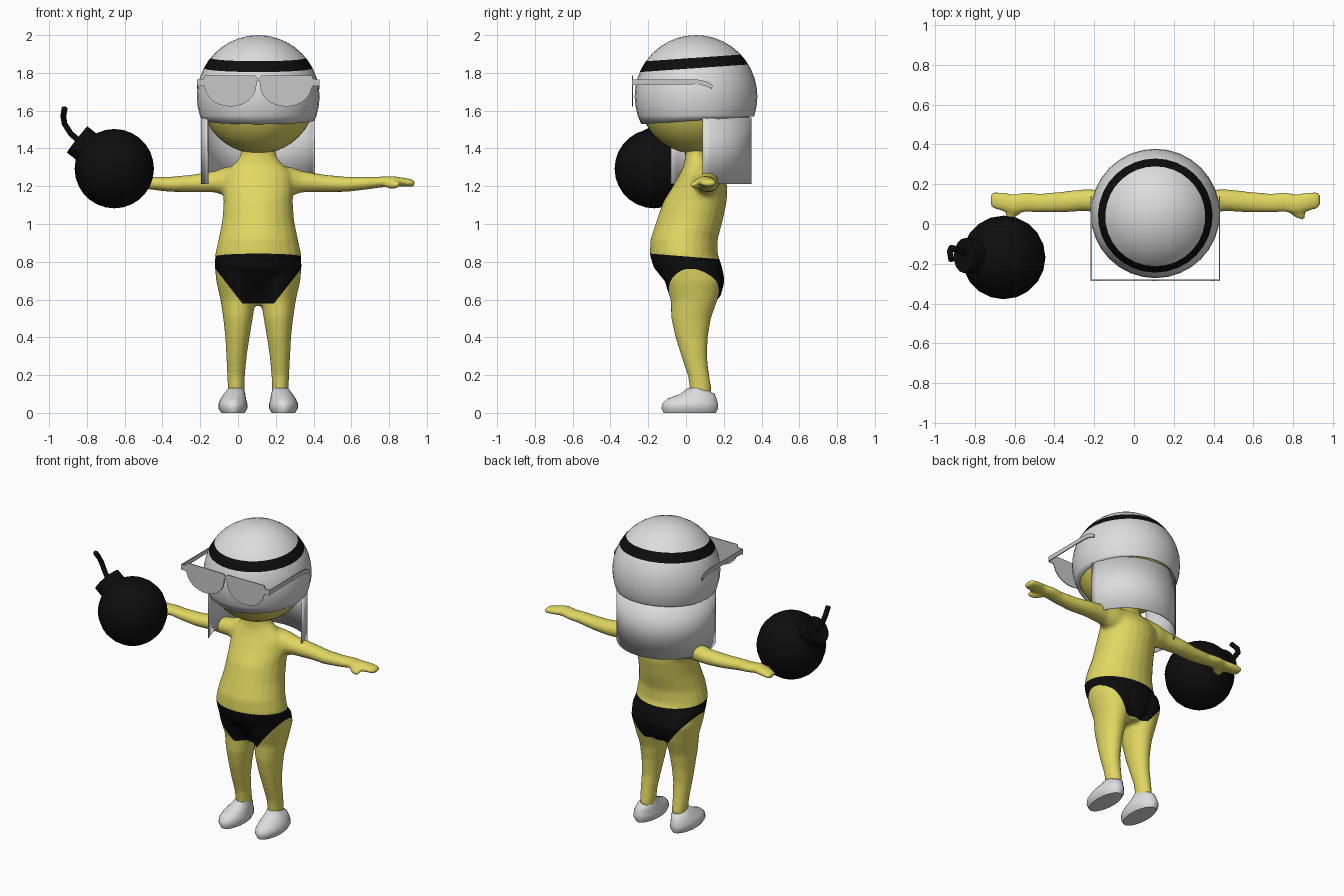
import bpy, bmesh, math
from mathutils import Vector, Matrix

if "Cube" in bpy.data.objects:
    bpy.data.objects.remove(bpy.data.objects["Cube"])

CX = 0.107                                  # the figure stands off-centre in x
HEAD = Vector((CX, 0.053, 1.675))


def material(name, rgb):
    m = bpy.data.materials.new(name)
    m.diffuse_color = (*rgb, 1)
    m.use_nodes = True
    m.node_tree.nodes["Principled BSDF"].inputs["Base Color"].default_value = m.diffuse_color
    return m


YELLOW = material("yellow skin", (0.75, 0.68, 0.12))
BLACK = material("black", (0.004, 0.004, 0.004))
WHITE = material("white", (0.72, 0.72, 0.72))
GREY = material("light grey", (0.57, 0.57, 0.57))


def finish(name, bm, *mats, angle=40):
    bmesh.ops.recalc_face_normals(bm, faces=bm.faces)
    me = bpy.data.meshes.new(name)
    bm.to_mesh(me)
    bm.free()
    ob = bpy.data.objects.new(name, me)
    bpy.context.collection.objects.link(ob)
    for m in mats:
        me.materials.append(m)
    activate(ob)
    bpy.ops.object.shade_smooth_by_angle(angle=math.radians(angle))
    return ob


def activate(ob):
    bpy.ops.object.select_all(action='DESELECT')
    ob.select_set(True)
    bpy.context.view_layer.objects.active = ob


def modify(ob, kind, **settings):
    mod = ob.modifiers.new(kind.title(), kind)
    for k, v in settings.items():
        setattr(mod, k, v)
    activate(ob)
    bpy.ops.object.modifier_apply(modifier=mod.name)


def loft(bm, rings, axis='Z', flip=1, n=24):
    """Elliptical rings (position, centre a, centre b, radius a, radius b)."""
    loops = []
    for t, a, b, ra, rb in rings:
        loop = []
        for i in range(n):
            w = math.tau * i / n
            p, q = a + ra * math.cos(w), b + rb * math.sin(w)
            co = (CX + flip * p, q, t) if axis == 'Z' else (CX + flip * t, p, q)
            loop.append(bm.verts.new(co))
        loops.append(loop)
    for lo, hi in zip(loops, loops[1:]):
        for i in range(n):
            j = (i + 1) % n
            bm.faces.new((lo[i], lo[j], hi[j], hi[i]))
    bm.faces.new(loops[0])
    bm.faces.new(loops[-1])


def cut(bm, co, no, clear=False):
    bmesh.ops.bisect_plane(bm, geom=bm.verts[:] + bm.edges[:] + bm.faces[:],
                           plane_co=co, plane_no=no, clear_inner=clear)


# Body: torso, legs, arms and hands fused into one smooth skin
TORSO = [(0.57, 0, 0.06, 0.05, 0.08), (0.62, 0, 0.07, 0.12, 0.115), (0.70, 0, 0.045, 0.19, 0.16),
         (0.77, 0, 0.01, 0.23, 0.182), (0.84, 0, -0.012, 0.228, 0.18), (0.92, 0, -0.01, 0.21, 0.178),
         (1.02, 0, 0.02, 0.19, 0.175), (1.12, 0, 0.048, 0.183, 0.168), (1.20, 0, 0.075, 0.19, 0.145),
         (1.27, 0, 0.075, 0.18, 0.105), (1.32, 0, 0.06, 0.125, 0.07), (1.36, 0, 0.055, 0.095, 0.06),
         (1.45, 0, 0.055, 0.09, 0.06)]
LEG = [(0.06, -0.117, 0.075, 0.043, 0.05), (0.13, -0.117, 0.077, 0.044, 0.058),
       (0.2, -0.117, 0.066, 0.047, 0.057), (0.3, -0.115, 0.043, 0.054, 0.068),
       (0.4, -0.11, 0.03, 0.064, 0.086), (0.5, -0.107, 0.027, 0.078, 0.105),
       (0.6, -0.107, 0.043, 0.093, 0.125), (0.7, -0.108, 0.04, 0.115, 0.155),
       (0.78, -0.105, 0.02, 0.125, 0.15)]
ARM = [(0.06, 0.09, 1.22, 0.09, 0.1), (0.17, 0.105, 1.225, 0.075, 0.077),
       (0.23, 0.112, 1.224, 0.06, 0.057), (0.36, 0.12, 1.214, 0.055, 0.046),
       (0.47, 0.11, 1.21, 0.053, 0.04), (0.58, 0.105, 1.217, 0.048, 0.034),
       (0.65, 0.11, 1.222, 0.05, 0.029), (0.71, 0.1, 1.226, 0.05, 0.028),
       (0.77, 0.112, 1.222, 0.048, 0.024), (0.815, 0.12, 1.216, 0.043, 0.02),
       (0.828, 0.12, 1.215, 0.03, 0.014)]
bm = bmesh.new()
loft(bm, TORSO)
for side in (1, -1):
    loft(bm, LEG, flip=side)
    loft(bm, ARM, 'X', flip=side)
    thumb = (Matrix.Translation((CX + side * 0.71, 0.057, 1.208))
             @ Matrix.Rotation(side * -0.6, 4, 'Z') @ Matrix.Diagonal((0.055, 0.024, 0.022, 1)))
    bmesh.ops.create_uvsphere(bm, u_segments=16, v_segments=10, radius=1, matrix=thumb)
body = finish("body", bm, YELLOW, BLACK)
modify(body, 'REMESH', mode='VOXEL', voxel_size=0.011)
modify(body, 'SMOOTH', factor=0.5, iterations=6)

# Briefs: waist line, leg openings and crotch cut into the skin
bm = bmesh.new()
bm.from_mesh(body.data)
cut(bm, (CX, 0, 0.828), (0, 0.08, 1))
cut(bm, (CX, 0, 0.58), (0, 0, 1))
for side in (1, -1):
    cut(bm, (CX, 0, 0.472), (side * 1.28, 0, -1))
for f in bm.faces:
    c = f.calc_center_median()
    f.smooth = True
    f.material_index = int(c.z < 0.828 - 0.08 * c.y and c.z > max(0.58, 0.472 + 1.28 * abs(c.x - CX)))
bm.to_mesh(body.data)
bm.free()

# Head inside the helmet
bm = bmesh.new()
bmesh.ops.create_uvsphere(bm, u_segments=32, v_segments=20, radius=0.303, matrix=Matrix.Translation(HEAD))
finish("head", bm, YELLOW)

# Helmet shell with a tilted band
bm = bmesh.new()
bmesh.ops.create_uvsphere(bm, u_segments=32, v_segments=20, radius=0.325, matrix=Matrix.Translation(HEAD))
cut(bm, (CX, 0.05, 1.548), (0, -0.07, 1), clear=True)
BAND = (1.825, 1.88)
for z in BAND:
    cut(bm, (CX, 0.05, z), (0, -0.07, 1))
for f in bm.faces:
    c = f.calc_center_median()
    f.material_index = int(BAND[0] < c.z - 0.07 * (c.y - 0.05) < BAND[1])
helmet = finish("helmet", bm, WHITE, BLACK)
modify(helmet, 'SOLIDIFY', thickness=0.015)

# Neck cloth hanging round the back, reaching further forward on one side
bm = bmesh.new()
a0, a1, steps = math.radians(7), math.radians(207), 28
pairs = []
for i in range(steps + 1):
    a = a0 + (a1 - a0) * i / steps
    x, y = HEAD.x + 0.303 * math.cos(a), HEAD.y + 0.295 * math.sin(a)
    pairs.append([bm.verts.new((x, y, z)) for z in (1.212, 1.565)])
for p, q in zip(pairs, pairs[1:]):
    bm.faces.new((p[0], q[0], q[1], p[1]))
cloth = finish("neck_cloth", bm, WHITE)
modify(cloth, 'SOLIDIFY', thickness=0.006)


# Glasses: flat front plate and two side arms
def plate(name, points, push, mat):
    bm = bmesh.new()
    face = bm.faces.new([bm.verts.new(p) for p in points])
    ext = bmesh.ops.extrude_face_region(bm, geom=[face])
    bmesh.ops.translate(bm, vec=push, verts=[v for v in ext['geom'] if isinstance(v, bmesh.types.BMVert)])
    bmesh.ops.triangulate(bm, faces=[f for f in bm.faces if len(f.verts) > 4])
    return finish(name, bm, mat, angle=20)


half = [(0.015, 1.785), (0.285, 1.787), (0.29, 1.768), (0.325, 1.765), (0.325, 1.73), (0.288, 1.73)]
half += [(0.147 + 0.137 * math.cos(a), 1.735 - 0.113 * math.sin(a))
         for a in (math.pi * i / 16 for i in range(1, 16))]
half += [(0.01, 1.735), (0.006, 1.757)]
outline = half + [(-x, z) for x, z in reversed(half)]
outline.append((0, 1.768))
plate("glasses_front", [(CX + x, -0.286, z) for x, z in outline], (0, 0.006, 0), GREY)
arm = [(-0.284, 1.765), (0.06, 1.765), (0.11, 1.755), (0.14, 1.735), (0.138, 1.715),
       (0.10, 1.732), (0.05, 1.74), (-0.284, 1.735)]
for label, side in (("left", -1), ("right", 1)):
    plate("glasses_arm_" + label, [(CX + side * 0.325, y, z) for y, z in arm], (-side * 0.006, 0, 0), GREY)

# Shoes
SHOE = [(0, -0.133, 0.02, 0.062, 0.138), (0.025, -0.134, 0.02, 0.077, 0.15), (0.05, -0.134, 0.022, 0.076, 0.147),
        (0.075, -0.132, 0.032, 0.067, 0.13), (0.1, -0.125, 0.06, 0.057, 0.092), (0.132, -0.118, 0.055, 0.04, 0.045)]
for label, side in (("left", 1), ("right", -1)):
    bm = bmesh.new()
    loft(bm, SHOE, flip=side)
    finish("shoe_" + label, bm, WHITE, angle=50)

# Round bomb with a cap
BOMB = Vector((-0.655, -0.168, 1.293))
axis = Vector((-0.786, 0.04, 0.618)).normalized()
bm = bmesh.new()
bmesh.ops.create_uvsphere(bm, u_segments=20, v_segments=14, radius=0.21, matrix=Matrix.Translation(BOMB))
finish("bomb", bm, BLACK)
bm = bmesh.new()
turn = axis.to_track_quat('Z', 'Y').to_matrix().to_4x4()
bmesh.ops.create_cone(bm, cap_ends=True, segments=16, radius1=0.088, radius2=0.088, depth=0.11,
                      matrix=Matrix.Translation(BOMB + axis * 0.195) @ turn)
finish("bomb_cap", bm, BLACK)

# Curved fuse
curve = bpy.data.curves.new("fuse", 'CURVE')
curve.dimensions = '3D'
curve.bevel_depth, curve.bevel_resolution, curve.use_fill_caps = 0.016, 2, True
pts = [(-0.835, -0.155, 1.435), (-0.885, -0.13, 1.478), (-0.918, -0.12, 1.53), (-0.925, -0.14, 1.57), (-0.918, -0.18, 1.612)]
spline = curve.splines.new('POLY')
spline.points.add(len(pts) - 1)
for p, co in zip(spline.points, pts):
    p.co = (*co, 1)
curve.materials.append(BLACK)
bpy.context.collection.objects.link(bpy.data.objects.new("fuse", curve))
